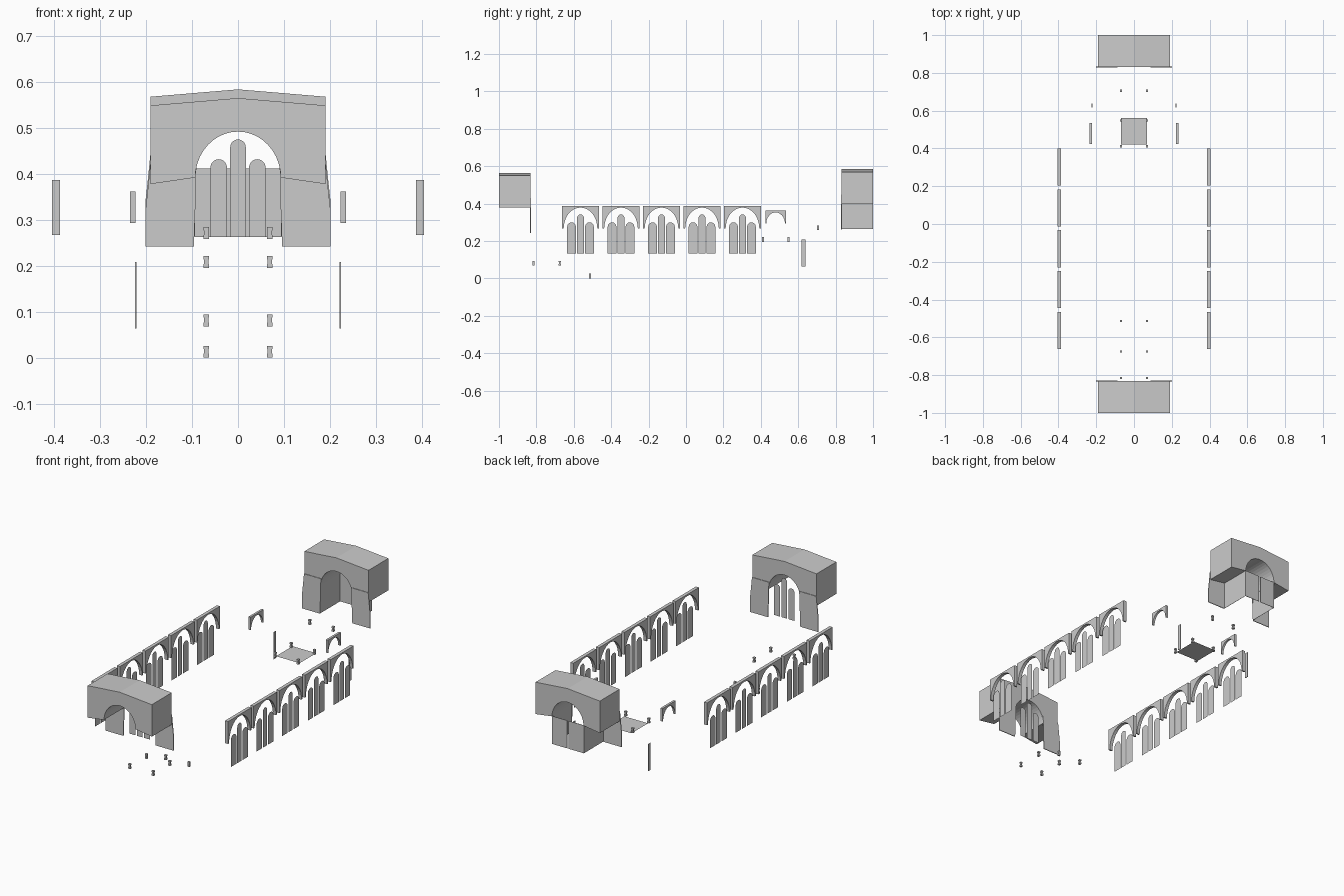
import bpy, bmesh
from math import sin, cos, pi

if "Cube" in bpy.data.objects:
    bpy.data.objects.remove(bpy.data.objects["Cube"])


def prism(name, pts, axis, a, b):
    """Extrude a (u, z) profile along x or y from a to b; flat sheet if a == b."""
    bm = bmesh.new()
    place = lambda u, z: (u, a, z) if axis == 'y' else (a, u, z)
    face = bm.faces.new([bm.verts.new(place(u, z)) for u, z in pts])
    if a != b:
        ext = bmesh.ops.extrude_face_region(bm, geom=[face], use_keep_orig=True)
        d = (0, b - a, 0) if axis == 'y' else (b - a, 0, 0)
        verts = [g for g in ext['geom'] if isinstance(g, bmesh.types.BMVert)]
        bmesh.ops.translate(bm, verts=verts, vec=d)
        bmesh.ops.recalc_face_normals(bm, faces=bm.faces)
    me = bpy.data.meshes.new(name)
    bm.to_mesh(me)
    bm.free()
    ob = bpy.data.objects.new(name, me)
    bpy.context.collection.objects.link(ob)
    return ob


def rect(u0, u1, z0, z1):
    return [(u0, z0), (u1, z0), (u1, z1), (u0, z1)]


def arc(c, z, w, h, n=16):
    """Half ellipse from right to left over centre c."""
    return [(c + w * cos(pi * i / n), z + h * sin(pi * i / n)) for i in range(n + 1)]


def arch_frame(c, half, z0, z1, w, rise):
    """Flat-topped panel with an arched opening."""
    return ([(c - half, z0), (c - half, z1), (c + half, z1), (c + half, z0)]
            + arc(c, z0, w, rise))


def lancet(c, w, z0, z1):
    """Round-topped window pane."""
    return [(c - w, z0), (c + w, z0)] + arc(c, z1 - w, w, w, 10)


def lancet_trio(name, axis, pos, c, z0, z_mid, z_side, w_mid, w_side, off):
    prism(name + "_centre", lancet(c, w_mid, z0, z_mid), axis, pos, pos)
    for s in (-1, 1):
        prism(name + "_side", lancet(c + s * off, w_side, z0, z_side), axis, pos, pos)


def gatehouse(name, s, dz):
    """Roofed block with arched passage and flared piers on the inner side."""
    block = [(-0.093, 0.392), (-0.19, 0.378), (-0.19, 0.549), (0, 0.565),
             (0.19, 0.549), (0.19, 0.378)] + arc(0, 0.392, 0.093, 0.1, 20)[:-1]
    prism(name + "_block", [(u, z + dz) for u, z in block], 'y', s * 0.832, s * 1.0)
    for m in (-1, 1):
        pier = [(0.096, 0.242), (0.201, 0.242), (0.201, 0.325), (0.196, 0.37),
                (0.19, 0.43), (0.088, 0.43), (0.092, 0.40), (0.092, 0.35)]
        prism(name + "_pier", [(m * u, z + dz) for u, z in pier], 'y',
              s * 0.829, s * 0.833)


# Gatehouses at both ends
gatehouse("front_gate", -1, 0)
gatehouse("back_gate", 1, 0.019)

# Windows of the front gate
lancet_trio("front_gate_window", 'y', -0.831, 0, 0.263, 0.475, 0.432,
            0.017, 0.018, 0.042)

# Passage walls and door leaves of the back gate
for s in (-1, 1):
    prism("passage_wall", rect(0.832, 0.998, 0.263, 0.412), 'x', s * 0.094, s * 0.095)
    u = sorted((s * 0.004, s * 0.095))
    prism("gate_door", rect(u[0], u[1], 0.263, 0.412), 'y', 0.997, 0.999)

# Side arcades: five bays per side
for s in (-1, 1):
    for i in range(5):
        c = -0.564 + i * 0.2165
        prism("arcade_arch", arch_frame(c, 0.098, 0.267, 0.387, 0.09, 0.112),
              'x', s * 0.387, s * 0.405)
        lancet_trio("arcade_window", 'x', s * 0.403, c, 0.133, 0.342, 0.30,
                    0.018, 0.023, 0.048)

# Small arches and tall posts beside the platform
for s in (-1, 1):
    prism("small_arch", arch_frame(0.479, 0.055, 0.293, 0.362, 0.05, 0.06),
          'x', s * 0.223, s * 0.235)
    prism("tall_post", rect(0.618, 0.638, 0.064, 0.208), 'x', s * 0.221, s * 0.224)

# Platform
bpy.ops.mesh.primitive_plane_add(size=1, location=(0, 0.491, 0.196))
platform = bpy.context.object
platform.name = "platform"
platform.scale = (0.14, 0.14, 1)

# Small bollards, in pairs stepping up from front to back
for y, z in ((-0.815, 0.068), (-0.675, 0.068), (-0.513, 0.0), (0.412, 0.195),
             (0.548, 0.195), (0.706, 0.258)):
    for x in (-0.069, 0.069):
        for part, w, z0, z1 in (("base", 0.006, 0, 0.009),
                                ("shaft", 0.0045, 0.009, 0.019),
                                ("cap", 0.006, 0.019, 0.026)):
            prism("bollard_" + part, rect(x - w, x + w, z + z0, z + z1),
                  'y', y - w, y + w)
